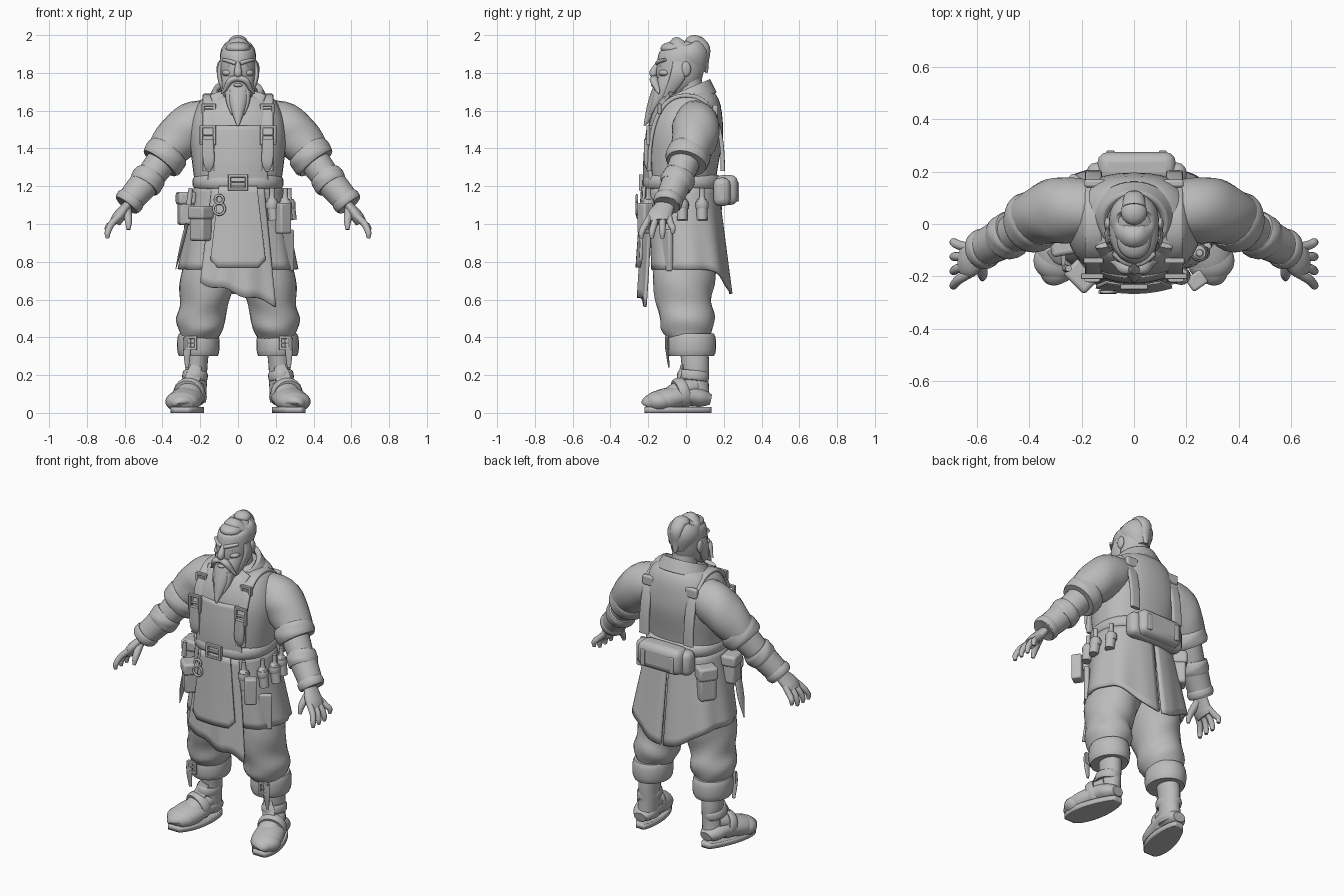
import bpy, bmesh, math
from mathutils import Vector, Matrix

default_cube = bpy.data.objects.get("Cube")
if default_cube:
    bpy.data.objects.remove(default_cube)

GREY = (.5, .5, .5, 1)
clay = bpy.data.materials.new("clay grey")
clay.use_nodes = True
clay.diffuse_color = GREY
clay.node_tree.nodes["Principled BSDF"].inputs["Base Color"].default_value = GREY
ACROSS, DEPTH = Vector((1, 0, 0)), Vector((0, 1, 0))


def finish(bm, name, both=False, solid=0, bevel=0):
    """Turn a bmesh into one object, or into a mirrored pair."""
    for side, sign in (("left_", 1), ("right_", -1)) if both else (("", 1),):
        part = bm.copy()
        bmesh.ops.scale(part, vec=(sign, 1, 1), verts=part.verts)
        bmesh.ops.recalc_face_normals(part, faces=part.faces)
        mesh = bpy.data.meshes.new(side + name)
        part.to_mesh(mesh)
        part.free()
        mesh.materials.append(clay)
        mesh.shade_smooth()
        mesh.set_sharp_from_angle(angle=math.radians(50))
        obj = bpy.data.objects.new(side + name, mesh)
        bpy.context.collection.objects.link(obj)
        if solid:
            modifier = obj.modifiers.new("thickness", 'SOLIDIFY')
            modifier.thickness, modifier.offset = solid, 0
        if bevel:
            modifier = obj.modifiers.new("bevel", 'BEVEL')
            modifier.width, modifier.segments = bevel, 3
    bm.free()


def power(value, exponent):
    return math.copysign(abs(value) ** exponent, value)


def spline(rows, steps=4):
    """Smooth curve through the rows."""
    points = [Vector(row) for row in rows]
    ends = [points[0]] + points + [points[-1]]
    curve = []
    for a, b, c, d in zip(ends, ends[1:], ends[2:], ends[3:]):
        for k in range(steps):
            t = k / steps
            curve.append(b + ((c - a) * t + (2 * a - 5 * b + 4 * c - d) * t * t + (3 * b - a - 3 * c + d) * t ** 3) / 2)
    return curve + [points[-1]]


def sweep(name, rows, flat=1, ref=DEPTH, square=1, fold=0, sides=24, smooth=True, **options):
    """Oval sections along a path of (x, y, z, radius along ref)."""
    rows = spline(rows) if smooth else [Vector(row) for row in rows]
    path = [row.to_3d() for row in rows]
    bm = bmesh.new()
    loops = []
    for k, (point, row) in enumerate(zip(path, rows)):
        along = (path[min(k + 1, len(path) - 1)] - path[max(k - 1, 0)]).normalized()
        u = (ref - along * ref.dot(along)).normalized()
        v = along.cross(u) * flat
        loop = []
        for i in range(sides):
            angle = math.tau * i / sides
            radius = row.w * (1 + fold * math.sin(3 * angle + k))
            offset = u * power(math.cos(angle), square) + v * power(math.sin(angle), square)
            loop.append(bm.verts.new(point + offset * radius))
        loops.append(loop)
    for a, b in zip(loops, loops[1:]):
        for i in range(sides):
            bm.faces.new((a[i - 1], a[i], b[i], b[i - 1]))
    bm.faces.new(loops[0])
    bm.faces.new(loops[-1])
    finish(bm, name, **options)


def band(name, start, end, radius, **options):
    """Rolled cuff or strap around a limb."""
    start, end = Vector(start), Vector(end)
    rows = []
    for k in range(9):
        swell = math.sqrt(math.sin(math.pi * k / 8) + .001)
        rows.append((*start.lerp(end, k / 8), radius * (.9 + .1 * swell)))
    sweep(name, rows, smooth=False, **options)


def bars(name, centre, sizes, turn=0, bevel=.01, **options):
    """Boxes given as (x offset, z offset, size), joined in one part."""
    bm = bmesh.new()
    place = Matrix.Translation(centre) @ Matrix.Rotation(turn, 4, 'Z')
    for x, z, size in sizes:
        matrix = place @ Matrix.Translation((x, 0, z)) @ Matrix.Diagonal((*size, 1))
        bmesh.ops.create_cube(bm, size=1, matrix=matrix)
    finish(bm, name, bevel=bevel, **options)


def buckle(name, centre, width, height, bar=.015, **options):
    upright, level = (bar, .02, height), (width + bar, .02, bar)
    bars(name, centre, [(-width / 2, 0, upright), (width / 2, 0, upright), (0, height / 2, level),
                        (0, -height / 2, level), (0, 0, (width, .02, bar / 2))], bevel=.003, **options)


def blob(name, centre, size, **options):
    bm = bmesh.new()
    matrix = Matrix.Translation(centre) @ Matrix.Diagonal((*size, 1))
    bmesh.ops.create_uvsphere(bm, u_segments=20, v_segments=12, radius=1, matrix=matrix)
    finish(bm, name, **options)


def panel(name, shape, columns=32, lines=12, thick=.015, **options):
    """Sheet sampled from a function of u and v."""
    bm = bmesh.new()
    grid = [[bm.verts.new(shape(i / columns, j / lines)) for i in range(columns + 1)] for j in range(lines + 1)]
    for upper, lower in zip(grid, grid[1:]):
        for i in range(columns):
            bm.faces.new((upper[i], upper[i + 1], lower[i + 1], lower[i]))
    finish(bm, name, solid=thick, **options)


def hip(degrees, out):
    """Place on the belt line, with its outward turn."""
    turn = math.radians(degrees)
    return (.23 + out) * math.sin(turn), -.02 - (.2 + out) * math.cos(turn), turn


# Torso and belt
sweep("torso", [(0, -.02, 1.1, .21), (0, -.02, 1.3, .24), (0, 0, 1.5, .255), (0, .03, 1.65, .2), (0, .03, 1.7, .12)],
      flat=.78, ref=ACROSS, square=.85, sides=36)
band("belt", (0, -.02, 1.18), (0, -.02, 1.26), .242, flat=.87, ref=ACROSS, square=.85, sides=36)
buckle("belt_buckle", (0, -.24, 1.22), .09, .07)


# Collar, bib, apron, flap and coat skirt
def collar(u, v):
    angle = .5 + (math.tau - 1) * u
    radius = .155 - .04 * v
    return (radius * math.sin(angle), .01 - .9 * radius * math.cos(angle), 1.64 + .07 * v - .05 * math.cos(angle))


def bib(u, v):
    x = (u - .5) * (.24 + .08 * v)
    return (x, 1.5 * x * x - .2 - .02 * math.sin(2 * v), 1.52 - .3 * v)


def apron(u, v):
    x = (u - .5) * (.27 + .13 * v)
    drop = .51 + .12 * u + .01 * math.sin(14 * u)
    return (x, (2 - v) * x * x - .22 - .03 * v + .006 * v * math.sin(17 * u), 1.2 - drop * v)


def flap(u, v):
    x = (u - .5) * (.2 + .09 * v)
    corner = .16 * v * max(0, abs(2 * u - 1) - .75)
    return (x, x * x - .23 - .03 * v, 1.2 - .43 * v + corner)


def skirt(u, v):
    angle = math.radians(28 + 151 * u)
    pleat = 1 + .025 * v * math.sin(9 * angle)
    back = max(0, -math.cos(angle)) ** 4
    x = (.225 + .08 * v) * pleat * power(math.sin(angle), .85)
    y = (.185 + .035 * v) * pleat * power(math.cos(angle), .85)
    return (x, .035 * v - .02 - y, 1.2 - (.44 + .13 * back) * v)


panel("collar", collar, thick=.03)
panel("apron_bib", bib)
panel("front_apron", apron)
panel("apron_flap", flap)
panel("coat_skirt", skirt, both=True)
sweep("lapel", [(.11, -.08, 1.69, .04), (.07, -.15, 1.6, .04), (.03, -.19, 1.53, .01)], flat=.3, ref=ACROSS, both=True)

# Shoulder straps arching from the bib to the back
strap = []
for k in range(25):
    angle = math.pi * k / 24
    strap.append((.155, -.195 * power(math.cos(angle), .85), 1.28 + .4 * power(math.sin(angle), .8), .032))
sweep("shoulder_strap", strap, flat=.35, ref=ACROSS, square=.5, smooth=False, both=True)
sweep("strap_end", [(.155, -.2, 1.28, .01), (.155, -.21, 1.33, .03), (.16, -.21, 1.45, .03)],
      flat=.4, ref=ACROSS, square=.5, both=True)
buckle("strap_buckle", (.16, -.2, 1.47), .07, .09, both=True)
buckle("upper_buckle", (.155, -.14, 1.61), .06, .04, both=True)
bars("back_strap_plate", (.15, .155, 1.6), [(0, 0, (.08, .03, .06))], both=True)

# Arms
sweep("sleeve", [(.12, .05, 1.56, .1), (.24, .055, 1.52, .125), (.32, .045, 1.45, .122), (.4, .015, 1.36, .1)],
      fold=.02, both=True)
band("sleeve_cuff", (.36, .02, 1.39), (.415, 0, 1.32), .118, fold=.015, both=True)
sweep("forearm", [(.38, .01, 1.37, .08), (.45, -.03, 1.27, .077), (.59, -.1, 1.1, .05)], both=True)
band("gauntlet_roll", (.46, -.03, 1.26), (.5, -.06, 1.2), .09, fold=.02, both=True)
sweep("gauntlet", [(.49, -.05, 1.22, .08), (.55, -.08, 1.15, .073), (.59, -.1, 1.1, .068)], both=True)
band("wrist_band", (.56, -.09, 1.14), (.59, -.1, 1.1), .078, both=True)

# Hands
sweep("palm", [(.57, -.1, 1.12, .045), (.6, -.12, 1.08, .055), (.63, -.14, 1.04, .066), (.65, -.14, 1.01, .06)],
      flat=.5, both=True)
for i, finger in enumerate(("index", "middle", "ring", "little")):
    root, tip = .033 * i - .19, .055 * i - .235
    end = .95 if finger == "little" else .925
    sweep(finger + "_finger", [(.63, root, 1.04, .018), (.67, (root + tip) / 2, 1, .018),
                               (.69, tip, end + .03, .016), (.69, tip, end, .01)], sides=12, both=True)
sweep("thumb", [(.59, -.13, 1.08, .025), (.58, -.19, 1.02, .02), (.58, -.21, .97, .01)], sides=12, both=True)

# Trousers
sweep("trouser", [(.12, 0, 1, .16), (.13, 0, .85, .17), (.165, -.015, .68, .163), (.185, -.005, .56, .142),
                  (.2, .01, .47, .145), (.21, .02, .4, .11)], flat=.88, fold=.025, both=True)
band("trouser_cuff", (.21, .03, .42), (.21, .03, .3), .13, flat=.87, both=True)
buckle("cuff_buckle", (.25, -.1, .37), .05, .06, both=True)
sweep("cuff_lace", [(.27, -.1, .4, .02), (.27, -.1, .33, .02), (.27, -.09, .24, .01)], flat=.4, ref=ACROSS, both=True)


# Boots
def sole(u, v):
    outline = max(0, math.sin(math.pi * (.03 + .94 * v))) ** .4
    return (.228 + .07 * v + (2 * u - 1) * (.065 + .03 * v) * outline, .135 - .355 * v, .016)


panel("sole", sole, lines=24, thick=.032, both=True)
sweep("boot_shaft", [(.21, .04, .36, .075), (.22, .05, .25, .073), (.22, .05, .17, .07), (.23, .05, .06, .075)],
      flat=.8, both=True)
sweep("boot_foot", [(.23, .13, .07, .04), (.235, .08, .08, .07), (.25, 0, .09, .08), (.285, -.12, .065, .09),
                    (.3, -.2, .05, .06), (.3, -.215, .04, .03)], flat=.7, ref=ACROSS, both=True)
blob("toe_cap", (.293, -.14, .06), (.092, .08, .058), both=True)
sweep("instep", [(.23, .05, .14, .06), (.25, -.02, .12, .07), (.27, -.1, .08, .06)], ref=ACROSS, flat=.8, both=True)
band("instep_strap", (.25, 0, .11), (.265, -.05, .095), .086, ref=ACROSS, both=True)
band("ankle_strap", (.225, .04, .22), (.23, .035, .17), .085, flat=.8, both=True)
sweep("boot_tongue", [(.22, -.02, .25, .03), (.235, -.03, .2, .04), (.25, -.05, .15, .04)], flat=.3, ref=ACROSS, both=True)

# Head and hair
sweep("neck", [(0, .03, 1.6, .08), (0, .01, 1.78, .07)], ref=ACROSS)
sweep("head", [(0, -.07, 1.68, .04), (0, -.05, 1.75, .085), (0, -.03, 1.83, .097), (0, -.02, 1.92, .087), (0, -.03, 1.96, .03)],
      flat=1.3, ref=ACROSS)
sweep("hair", [(0, .05, 1.79, .05), (0, .02, 1.88, .095), (0, -.02, 1.94, .075), (0, -.01, 1.97, .03)], flat=1.12, ref=ACROSS)
blob("swept_fringe", (0, -.065, 1.93), (.065, .07, .035))
blob("top_knot", (0, .045, 1.965), (.05, .05, .035))
sweep("back_lock", [(0, .06, 1.97, .045), (0, .1, 1.93, .04), (0, .1, 1.86, .03), (0, .11, 1.8, .01)], flat=.7, ref=ACROSS)

# Face
sweep("nose", [(0, -.14, 1.86, .01), (0, -.17, 1.81, .02), (0, -.17, 1.79, .02), (0, -.16, 1.78, .01)], ref=ACROSS)
sweep("eyebrow", [(.01, -.15, 1.85, .014), (.04, -.14, 1.86, .014), (.08, -.11, 1.87, .01)], flat=.8, both=True)
blob("eye", (.04, -.13, 1.835), (.016, .014, .01), both=True)
blob("cheek", (.05, -.11, 1.8), (.035, .035, .02), both=True)
blob("ear", (.1, 0, 1.82), (.014, .026, .04), both=True)

# Beard
sweep("beard", [(0, -.06, 1.79, .09), (0, -.11, 1.71, .08), (0, -.17, 1.62, .045), (0, -.22, 1.52, .006)], flat=.85, ref=ACROSS)
blob("lower_lip", (0, -.17, 1.735), (.025, .015, .01))
sweep("moustache", [(0, -.165, 1.77, .02), (.04, -.17, 1.76, .022), (.07, -.15, 1.71, .012), (.09, -.145, 1.69, .003)],
      flat=.8, both=True)
sweep("sideburn", [(.09, -.04, 1.86, .03), (.097, -.045, 1.78, .04), (.06, -.12, 1.65, .01)], flat=.35, both=True)
sweep("beard_lock", [(.045, -.14, 1.7, .03), (.045, -.16, 1.64, .02), (.03, -.19, 1.58, .006)], flat=.8, both=True)

# Back bag
bars("back_bag", (.01, .19, 1.17), [(0, 0, (.38, .09, .15))], bevel=.035)
bars("back_bag_flap", (.01, .215, 1.18), [(0, 0, (.3, .12, .16))], bevel=.04)
bars("bag_straps", (.01, .274, 1.17), [(-.1, 0, (.03, .015, .1)), (.1, 0, (.03, .015, .1))], bevel=.005)

# Vials, tool pouch and side cloth on the left hip
for degrees in (42, 68, 90, 116):
    x, y, turn = hip(degrees, .04)
    sweep("vial", [(x, y, 1.19, .013), (x, y, 1.14, .015), (x, y, 1.12, .028), (1.05 * x, y, 1.02, .028)], sides=16)
    band("vial_holder", (x, y, 1.12), (x, y, 1.08), .035, sides=16)
x, y, turn = hip(35, .04)
bars("tool_pouch", (.24, y, 1.03), [(0, 0, (.07, .06, .16))], turn)
bars("side_cloth", (.26, -.1, .86), [(0, 0, (.08, .03, .22))], turn)

# Pouches and knife on the right hip
for name, degrees, z, height in (("front", -45, 1, .18), ("side", -80, 1.08, .17), ("rear", -125, 1.04, .2)):
    x, y, turn = hip(degrees, .05)
    bars(name + "_pouch", (x, y, z), [(0, 0, (.1, .08, height))], turn, bevel=.015)
    bars(name + "_pouch_flap", (x, y, z), [(0, height / 3, (.115, .095, .4 * height))], turn, bevel=.015)
sweep("knife_handle", [(-.25, -.17, 1.19, .012), (-.26, -.17, 1.1, .015)], sides=12)
sweep("knife_blade", [(-.27, -.13, 1, .03), (-.3, -.12, .88, .03), (-.33, -.11, .76, .005)], flat=.3)

# Ring chain on the belt
for z, radius in ((1.13, .022), (1.08, .03)):
    bpy.ops.mesh.primitive_torus_add(location=(-.1, -.26, z), rotation=(math.pi / 2, 0, 0), major_radius=radius,
                                     minor_radius=.007, major_segments=24, minor_segments=8)
    bpy.context.object.name = "hanging_ring"
    bpy.context.object.data.materials.append(clay)
    bpy.context.object.data.shade_smooth()
